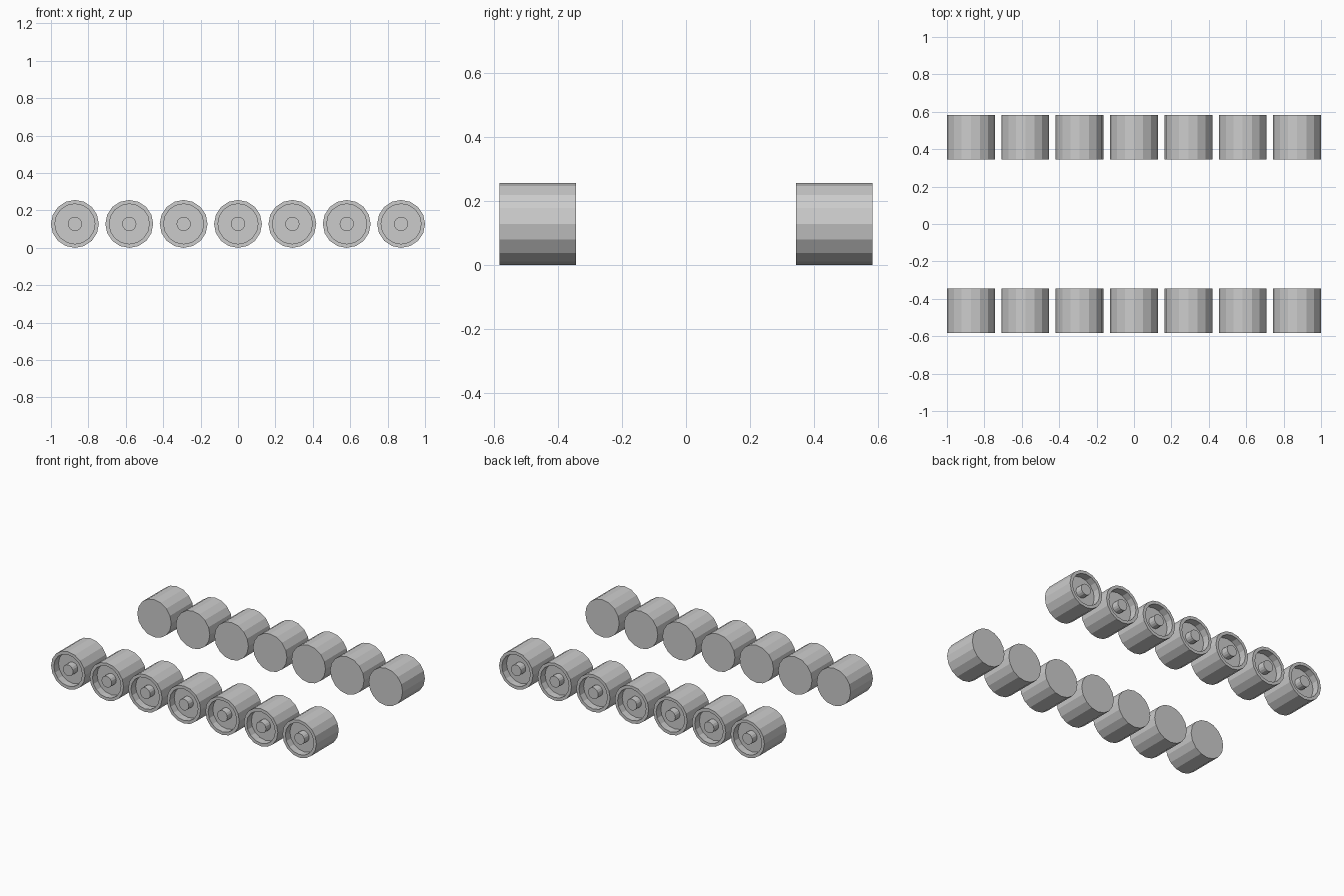
import bpy, bmesh
from math import cos, sin, tau

cube = bpy.data.objects.get("Cube")
if cube:
    bpy.data.objects.remove(cube, do_unlink=True)

SIDES = 16
RADIUS = 0.128
COUNT = 7
SPACING = (2 - 2 * RADIUS) / (COUNT - 1)
OUTER, INNER = 0.584, 0.344
FLOOR = OUTER - 0.05

grey = bpy.data.materials.new("light_grey")
grey.use_nodes = True
color = (0.6, 0.6, 0.6, 1)
grey.diffuse_color = color
grey.node_tree.nodes["Principled BSDF"].inputs["Base Color"].default_value = color

# Wheel section as (radius, distance from centre line): drum, rim, recess, hub
PROFILE = [(RADIUS, INNER), (RADIUS, OUTER), (0.107, OUTER),
           (0.107, FLOOR), (0.038, FLOOR), (0.038, OUTER)]


def wheel_mesh(name, side):
    """Turn the section around the axle; side is -1 for front, 1 for back."""
    bm = bmesh.new()
    rings = [[bm.verts.new((r * cos(tau * i / SIDES), side * y, r * sin(tau * i / SIDES)))
              for i in range(SIDES)] for r, y in PROFILE]
    for a, b in zip(rings, rings[1:]):
        for i in range(SIDES):
            j = (i + 1) % SIDES
            bm.faces.new((a[i], a[j], b[j], b[i]))
    bm.faces.new(rings[0])
    bm.faces.new(rings[-1])
    bmesh.ops.recalc_face_normals(bm, faces=bm.faces)
    mesh = bpy.data.meshes.new(name)
    bm.to_mesh(mesh)
    bm.free()
    mesh.materials.append(grey)
    return mesh


# Two rows of wheels, hubs facing outwards
for row, side in (("front", -1), ("back", 1)):
    mesh = wheel_mesh(row + "_wheel", side)
    for i in range(COUNT):
        wheel = bpy.data.objects.new(f"{row}_wheel_{i + 1}", mesh)
        wheel.location = (RADIUS - 1 + i * SPACING, 0, RADIUS)
        bpy.context.collection.objects.link(wheel)
